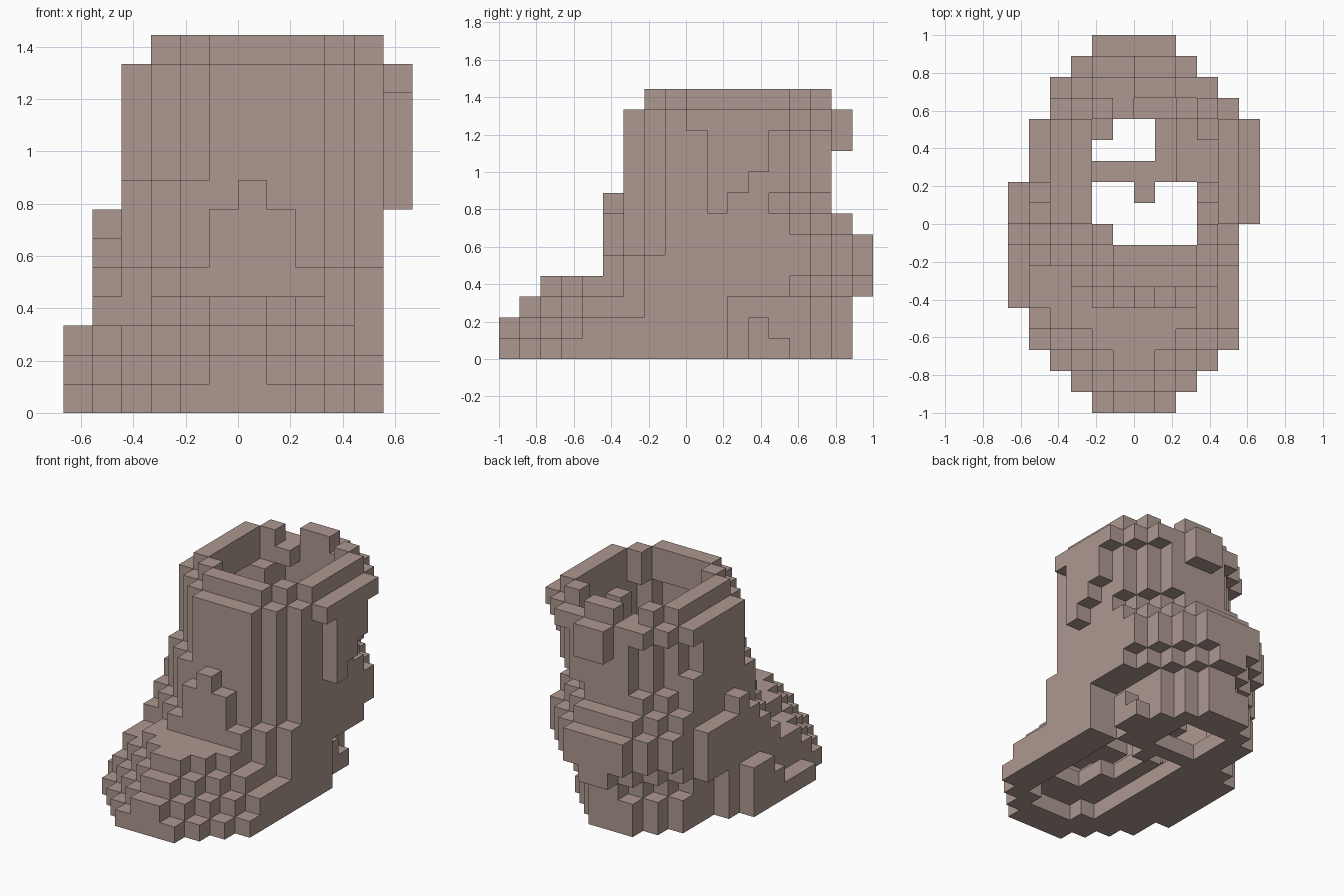
import bpy
import bmesh

if "Cube" in bpy.data.objects:
    bpy.data.objects.remove(bpy.data.objects["Cube"])

S = 2 / 18  # block size

mat = bpy.data.materials.new("dusty brown")
COL = (0.42, 0.315, 0.28, 1)
mat.diffuse_color = COL
mat.use_nodes = True
bsdf = mat.node_tree.nodes["Principled BSDF"]
bsdf.inputs["Base Color"].default_value = COL
bsdf.inputs["Roughness"].default_value = 0.9


def box(x, y, z):
    """All cells in inclusive index ranges (a single number is one cell)."""
    rx, ry, rz = [range(r[0], r[1] + 1) if isinstance(r, tuple) else (r,) for r in (x, y, z)]
    return {(i, j, k) for i in rx for j in ry for k in rz}


def layer(k, x0, x1, front, fa, fb, back, ba, bb):
    """Outline with a flat front (fa..fb), a flat back (ba..bb) and stepped 45 degree corners."""
    cells = set()
    for i in range(x0, x1 + 1):
        start = front + max(0, fa - i, i - fb)
        end = back - max(0, ba - i, i - bb)
        cells |= {(i, j, k) for j in range(start, end + 1)}
    return cells


# Solid silhouette, layer by layer from sole to rim
solid = layer(0, 1, 10, 0, 4, 7, 16, 4, 6)
solid |= layer(1, 1, 10, 0, 5, 6, 16, 4, 6)
solid |= layer(2, 1, 10, 1, 5, 6, 16, 5, 6)
solid |= layer(3, 1, 10, 2, 5, 6, 17, 5, 6)
solid |= layer(4, 1, 10, 5, 4, 8, 17, 4, 7)
solid |= layer(5, 1, 10, 6, 4, 8, 17, 4, 7)
solid |= layer(6, 2, 10, 6, 4, 8, 16, 4, 7)
solid |= layer(7, 2, 10, 6, 4, 8, 15, 4, 7)
for k in (8, 9, 10):
    solid |= layer(k, 2, 10, 6, 5, 8, 15, 5, 8)
solid |= layer(11, 2, 10, 6, 5, 8, 15, 4, 9)
solid |= layer(12, 3, 10, 7, 5, 8, 15, 5, 8)
solid |= box(2, 13, 8)

# Trim the arch beside the heel and the sides of the instep
solid -= box((9, 10), (11, 17), (0, 2)) | box(1, (12, 17), (0, 2))
solid -= box(10, (5, 6), (2, 3)) | box(9, 5, 3) | box((1, 2), (5, 6), 3) | box(1, 14, (4, 5))


def is_inside(c):
    # Open above the rim and below the sole
    return c[2] < 0 or c[2] > 12 or c in solid


# Hollow shell one block thick
STEPS = [(dx, dy, dz) for dz in (-1, 0, 1) for dx, dy in ((1, 0), (-1, 0), (0, 1), (0, -1), (0, 0))]
cells = {c for c in solid
         if not all(is_inside((c[0] + a, c[1] + b, c[2] + d)) for a, b, d in STEPS)}

# Sole with two openings, and a stepped insole around the toe
opening = box((4, 8), (3, 10), 0) | box((5, 7), 2, 0) | box((4, 6), (12, 14), 0)
opening -= box(6, 10, 0)
cells |= {c for c in solid if c[2] == 0}
cells -= opening
cells |= box(4, (3, 8), 1) | box((5, 7), (2, 3), 1) | box(8, 3, 1) | box(5, (4, 5), 1)

# Stepped block on the heel side
cells |= box(9, (12, 13), 0) | box(9, 12, 1)

# Tongue on the front of the ankle
cells |= box((5, 7), 5, (5, 6)) | box(6, 5, 7)

# Ridge along the instep side of the sole, and ankle knob
cells |= box(0, (5, 10), 0) | box(0, (8, 10), 1) | box(0, (9, 10), 2) | box(1, 10, 6)

# Flap on the shaft side, with a stepped lower edge
cells |= box(11, (9, 13), 11) | box(11, 10, (7, 10)) | box(11, 11, (8, 10)) | box(11, 12, (9, 10))

# Pull tab at the back, and gaps in the rim
cells |= box((6, 7), 16, (10, 11)) | box(5, 14, 11)
cells -= box(5, 15, 12) | box(8, 15, 12)

# Ledge inside the back wall, and inner studs
cells |= box((4, 8), 14, (6, 7)) | box(4, 13, (8, 10)) | box(9, 10, (9, 10))

# Corners of a face in each of the six directions, counter-clockwise from outside
FACES = {
    (1, 0, 0): ((1, 0, 0), (1, 1, 0), (1, 1, 1), (1, 0, 1)),
    (-1, 0, 0): ((0, 1, 0), (0, 0, 0), (0, 0, 1), (0, 1, 1)),
    (0, 1, 0): ((1, 1, 0), (0, 1, 0), (0, 1, 1), (1, 1, 1)),
    (0, -1, 0): ((0, 0, 0), (1, 0, 0), (1, 0, 1), (0, 0, 1)),
    (0, 0, 1): ((0, 0, 1), (1, 0, 1), (1, 1, 1), (0, 1, 1)),
    (0, 0, -1): ((0, 1, 0), (1, 1, 0), (1, 0, 0), (0, 0, 0)),
}


def build(name, k0, k1):
    """Mesh the exposed faces of the layers k0..k1."""
    bm = bmesh.new()
    verts = {}
    for i, j, k in sorted(cells):
        if not k0 <= k <= k1:
            continue
        for (a, b, d), corners in FACES.items():
            if (i + a, j + b, k + d) in cells:
                continue
            quad = []
            for u, v, w in corners:
                p = (i + u, j + v, k + w)
                if p not in verts:
                    verts[p] = bm.verts.new(((p[0] - 6) * S, (p[1] - 9) * S, p[2] * S))
                quad.append(verts[p])
            bm.faces.new(quad)
    mesh = bpy.data.meshes.new(name)
    bm.to_mesh(mesh)
    bm.free()
    mesh.materials.append(mat)
    obj = bpy.data.objects.new(name, mesh)
    bpy.context.collection.objects.link(obj)


build("boot_sole", 0, 0)
build("boot_foot", 1, 4)
build("boot_shaft", 5, 11)
build("boot_rim", 12, 12)
